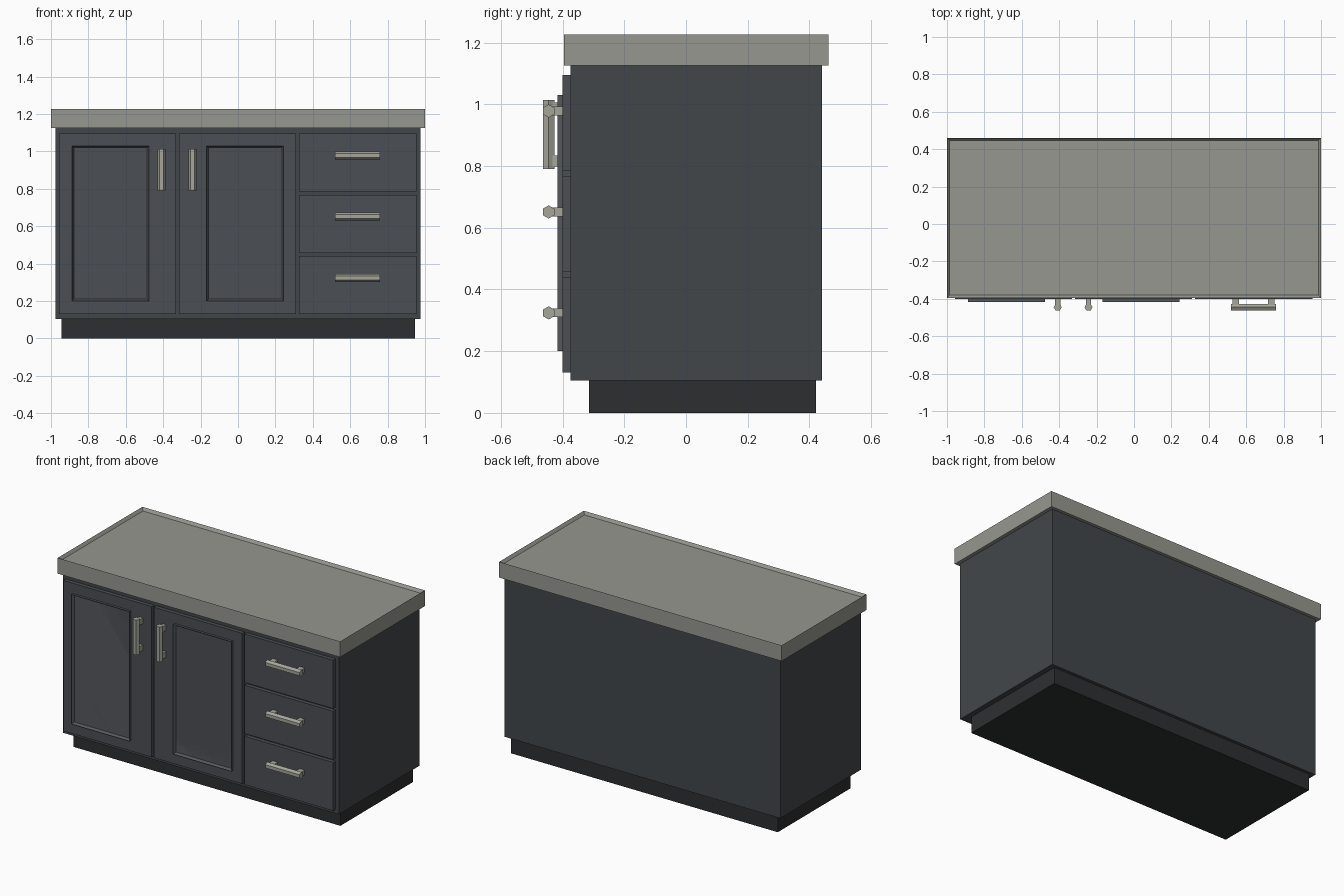
import bpy, bmesh, math
from mathutils import Matrix

if "Cube" in bpy.data.objects:
    bpy.data.objects.remove(bpy.data.objects["Cube"])


def material(name, rgb):
    m = bpy.data.materials.new(name)
    m.diffuse_color = (*rgb, 1)
    m.use_nodes = True
    m.node_tree.nodes["Principled BSDF"].inputs["Base Color"].default_value = m.diffuse_color
    return m


BODY = material("slate_body", (0.055, 0.062, 0.068))
FRONT = material("slate_front", (0.07, 0.077, 0.087))
PANEL = material("slate_panel", (0.09, 0.098, 0.108))
PLINTH = material("dark_plinth", (0.027, 0.028, 0.03))
STONE = material("stone", (0.31, 0.31, 0.28))
METAL = material("metal", (0.38, 0.38, 0.33))


def finish(bm, name, mat):
    bmesh.ops.recalc_face_normals(bm, faces=bm.faces)
    me = bpy.data.meshes.new(name)
    bm.to_mesh(me)
    bm.free()
    me.materials.append(mat)
    ob = bpy.data.objects.new(name, me)
    bpy.context.collection.objects.link(ob)
    return ob


def add_box(bm, lo, hi):
    size = [b - a for a, b in zip(lo, hi)]
    mid = [(a + b) / 2 for a, b in zip(lo, hi)]
    mat = Matrix.Translation(mid) @ Matrix.Diagonal((*size, 1))
    return bmesh.ops.create_cube(bm, size=1, matrix=mat)["verts"]


def box(name, lo, hi, mat, axis=None, side=1, inset=0.0, depth=0.0):
    """Box; optionally chamfer around the face on the given side of an axis."""
    bm = bmesh.new()
    add_box(bm, lo, hi)
    if axis is not None:
        bm.normal_update()
        cap = [f for f in bm.faces if f.normal[axis] * side > 0.9]
        # inset the cap, then drop the outer rim to leave a sloped edge
        rim = list(cap[0].verts)
        bmesh.ops.inset_region(bm, faces=cap, thickness=inset)
        for v in rim:
            v.co[axis] -= side * depth
    return finish(bm, name, mat)


def handle(name, x, z, length, vertical):
    """Hexagonal bar on two square posts."""
    bm = bmesh.new()
    bmesh.ops.create_cone(bm, cap_ends=True, segments=6, radius1=0.0213,
                          radius2=0.0213, depth=length,
                          matrix=Matrix.Translation((0, -0.445, 0))
                          @ Matrix.Rotation(math.pi / 2, 4, 'Y'))
    ys = [v.co.y for v in bm.verts]
    if max(ys) - min(ys) > 0.04:  # keep the flat side facing forward
        bmesh.ops.rotate(bm, verts=bm.verts, cent=(0, -0.445, 0),
                         matrix=Matrix.Rotation(math.pi / 6, 3, 'X'))
    for s in (-1, 1):
        c = s * (length / 2 - 0.026)
        add_box(bm, (c - 0.018, -0.436, -0.014), (c + 0.018, -0.395, 0.014))
    if vertical:
        bmesh.ops.rotate(bm, verts=bm.verts, cent=(0, 0, 0),
                         matrix=Matrix.Rotation(math.pi / 2, 3, 'Y'))
    bmesh.ops.translate(bm, verts=bm.verts, vec=(x, 0, z))
    return finish(bm, name, METAL)


# Carcass, plinth and chamfered countertop
box("plinth", (-0.945, -0.314, 0), (0.945, 0.421, 0.105), PLINTH)
box("cabinet_body", (-0.977, -0.375, 0.105), (0.977, 0.441, 1.125), BODY)
box("countertop", (-1, -0.395, 1.125), (1, 0.461, 1.226), STONE,
    axis=2, side=1, inset=0.02, depth=0.018)

# Doors with raised panels and upright handles
doors = [("left", -0.957, -0.888, -0.408), ("right", -0.316, -0.168, -0.243)]
for side, x, px, hx in doors:
    box(f"{side}_door", (x, -0.4, 0.131), (x + 0.626, -0.374, 1.095), FRONT)
    box(f"{side}_door_panel", (px, -0.416, 0.2), (px + 0.412, -0.399, 1.03),
        PANEL, axis=1, side=-1, inset=0.014, depth=0.016)
    handle(f"{side}_door_handle", hx, 0.902, 0.224, True)

# Stack of three drawers
for i in range(3):
    z = 0.131 + i * 0.327
    box(f"drawer_front_{i + 1}", (0.326, -0.4, z), (0.954, -0.374, z + 0.31), FRONT)
    handle(f"drawer_handle_{i + 1}", 0.639, z + 0.193, 0.243, False)
